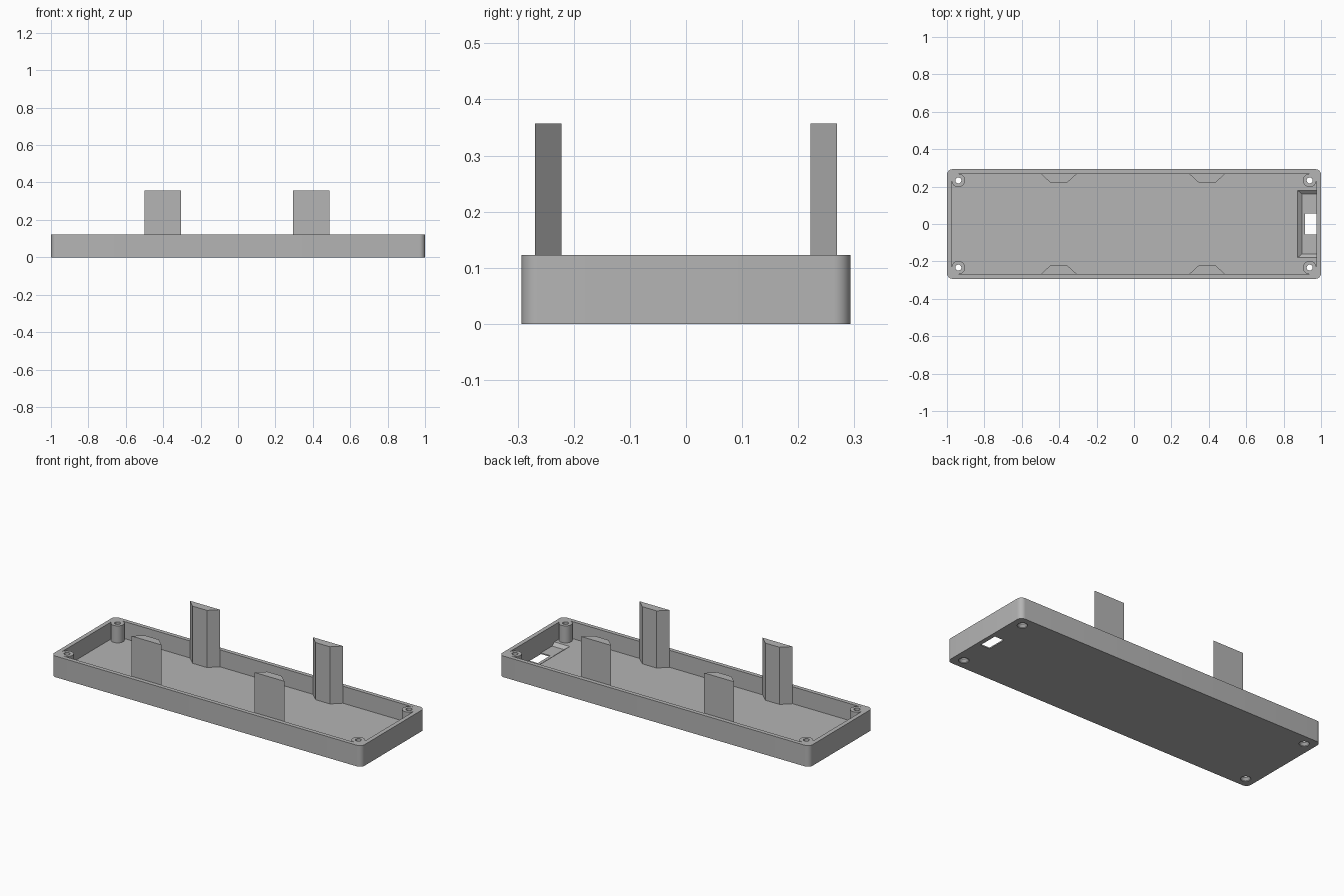
import bpy, bmesh, math

if "Cube" in bpy.data.objects:
    bpy.data.objects.remove(bpy.data.objects["Cube"])

HX, HY, H = 1.0, 0.293, 0.123      # outer half size and height
IX, IY, FLOOR = 0.975, 0.269, 0.024  # cavity half size and floor level
POST_R = 0.036
PX, PY = IX - POST_R, IY - POST_R

grey = bpy.data.materials.new("grey plastic")
grey.diffuse_color = (0.46, 0.46, 0.46, 1)
grey.use_nodes = True
grey.node_tree.nodes["Principled BSDF"].inputs["Base Color"].default_value = grey.diffuse_color


def loft(name, sections):
    """Solid from stacked outlines of (points, z)."""
    bm = bmesh.new()
    rings = [[bm.verts.new((x, y, z)) for x, y in pts] for pts, z in sections]
    n = len(rings[0])
    for a, b in zip(rings, rings[1:]):
        for i in range(n):
            j = (i + 1) % n
            bm.faces.new((a[i], a[j], b[j], b[i]))
    bm.faces.new(rings[0][::-1])
    bm.faces.new(rings[-1])
    bmesh.ops.recalc_face_normals(bm, faces=bm.faces)
    me = bpy.data.meshes.new(name)
    bm.to_mesh(me)
    bm.free()
    me.materials.append(grey)
    ob = bpy.data.objects.new(name, me)
    bpy.context.collection.objects.link(ob)
    return ob


def rounded(hx, hy, r, n=8):
    pts = []
    for k, (sx, sy) in enumerate(((1, 1), (-1, 1), (-1, -1), (1, -1))):
        for i in range(n + 1):
            a = math.pi / 2 * (k + i / n)
            pts.append((sx * (hx - r) + r * math.cos(a), sy * (hy - r) + r * math.sin(a)))
    return pts


def circle(x, y, r, n=32):
    return [(x + r * math.cos(2 * math.pi * i / n), y + r * math.sin(2 * math.pi * i / n))
            for i in range(n)]


def rect(x0, x1, y0, y1):
    return [(x0, y0), (x1, y0), (x1, y1), (x0, y1)]


def activate(ob):
    bpy.ops.object.select_all(action='DESELECT')
    ob.select_set(True)
    bpy.context.view_layer.objects.active = ob


def cut(ob, cutter):
    activate(ob)
    mod = ob.modifiers.new("cut", 'BOOLEAN')
    mod.operation, mod.solver, mod.object = 'DIFFERENCE', 'EXACT', cutter
    bpy.ops.object.modifier_apply(modifier=mod.name)


def smooth(ob):
    activate(ob)
    bpy.ops.object.shade_smooth_by_angle(angle=math.radians(30))


# tray shell with its cavity
tray = loft("tray", [(rounded(HX, HY, 0.03), 0), (rounded(HX, HY, 0.03), H)])
inner = rounded(IX, IY, POST_R)
# recess with sloped sides and the slot through its bottom
cutters = [
    loft("cavity_cutter", [(inner, FLOOR), (inner, H + 0.1)]),
    loft("recess_cutter", [(rect(0.898, IX, -0.16, 0.16), 0.007),
                           (rect(0.875, IX, -0.18, 0.18), FLOOR),
                           (rect(0.875, IX, -0.18, 0.18), FLOOR + 0.02)]),
    loft("slot_cutter", [(rect(0.915, IX, -0.057, 0.057), -0.05),
                         (rect(0.915, IX, -0.057, 0.057), FLOOR + 0.01)]),
]
for c in cutters:
    cut(tray, c)

# corner screw posts with countersunk holes
for i, (sx, sy) in enumerate(((1, 1), (-1, 1), (-1, -1), (1, -1))):
    x, y = sx * PX, sy * PY
    post = loft(f"screw_post_{i + 1}", [(circle(x, y, POST_R), FLOOR),
                                        (circle(x, y, POST_R), H)])
    drill = loft("drill_cutter", [(circle(x, y, 0.027), -0.05), (circle(x, y, 0.027), 0.004),
                                  (circle(x, y, 0.016), 0.018),
                                  (circle(x, y, 0.016), H + 0.05)])
    cut(post, drill)
    cut(tray, drill)
    smooth(post)
    cutters.append(drill)
smooth(tray)

# upright tabs with tapered sides along both long walls
for i, cx in enumerate((-0.402, 0.391)):
    for side, s in (("front", -1), ("back", 1)):
        pts = [(cx - 0.097, s * IY), (cx + 0.097, s * IY),
               (cx + 0.046, s * 0.222), (cx - 0.046, s * 0.222)]
        loft(f"{side}_tab_{i + 1}", [(pts, FLOOR), (pts, 0.357)])

for c in cutters:
    bpy.data.objects.remove(c)
